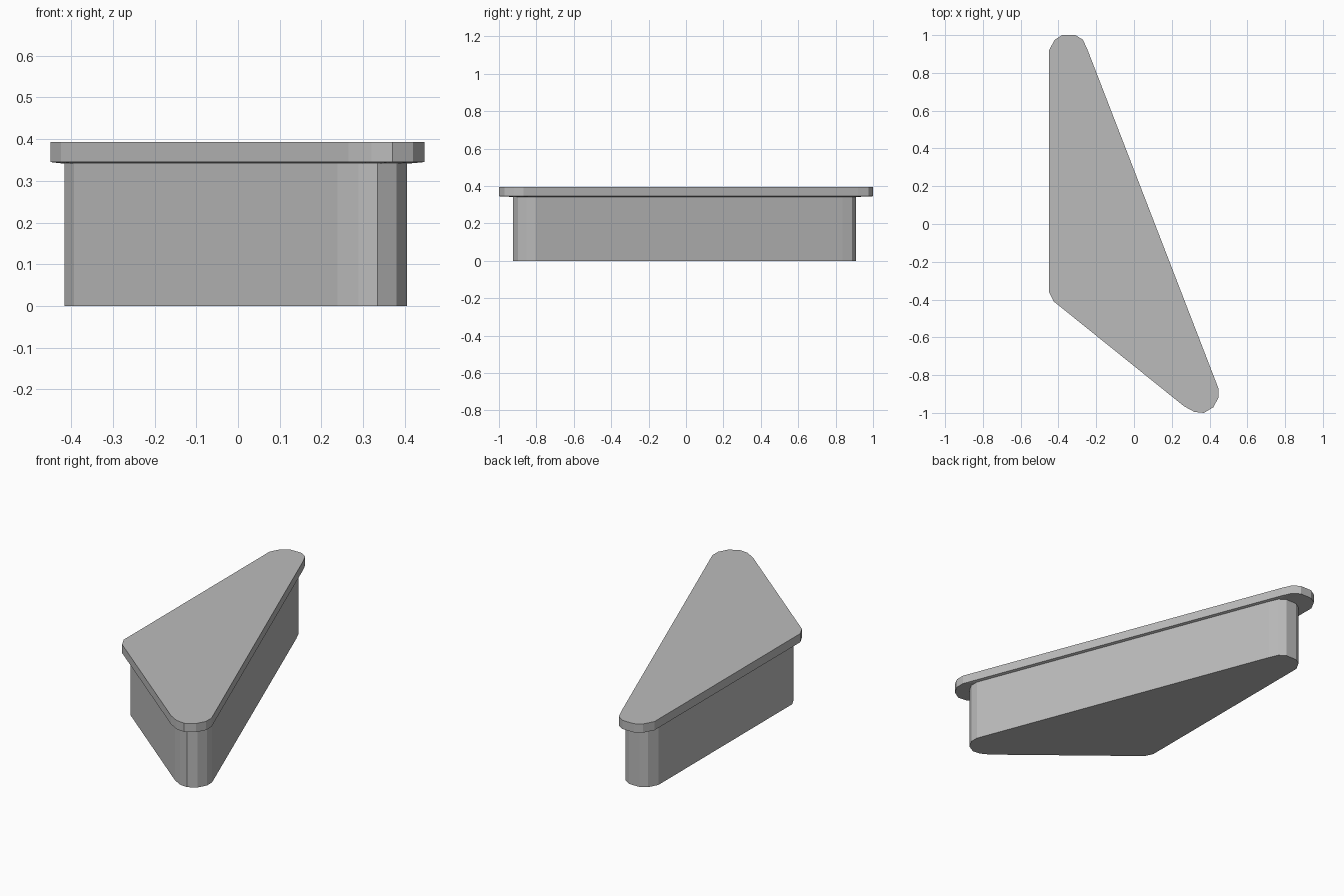
import bpy

# Remove the default object
cube = bpy.data.objects.get("Cube")
if cube:
    bpy.data.objects.remove(cube, do_unlink=True)

# Single grey material
GREY = (0.5, 0.5, 0.5, 1.0)
grey = bpy.data.materials.new("plain_grey")
grey.use_nodes = True
grey.diffuse_color = GREY
grey.node_tree.nodes["Principled BSDF"].inputs["Base Color"].default_value = GREY

# Rounded triangle outline of the lid, counter-clockwise from the front tip
LID = [(0.265, -0.965), (0.32, -0.995), (0.37, -1.0), (0.42, -0.97),
       (0.447, -0.92), (0.447, -0.87),
       (-0.245, 0.92), (-0.27, 0.975), (-0.31, 1.0), (-0.38, 1.0),
       (-0.42, 0.975), (-0.45, 0.92),
       (-0.45, -0.36), (-0.425, -0.41)]

# The body is the same outline, slightly smaller
BODY = [(x * 0.915 - 0.004, y * 0.9175 - 0.0075) for x, y in LID]


def loft(name, rings):
    """Closed solid through a stack of (outline, height) rings."""
    n = len(rings[0][0])
    verts = [(x, y, z) for outline, z in rings for x, y in outline]
    faces = [tuple(reversed(range(n)))]
    for k in range(len(rings) - 1):
        a, b = k * n, (k + 1) * n
        for i in range(n):
            j = (i + 1) % n
            faces.append((a + i, a + j, b + j, b + i))
    faces.append(tuple(range((len(rings) - 1) * n, len(rings) * n)))
    mesh = bpy.data.meshes.new(name)
    mesh.from_pydata(verts, [], faces)
    mesh.materials.append(grey)
    obj = bpy.data.objects.new(name, mesh)
    bpy.context.collection.objects.link(obj)
    return obj


# Tall body, and an overhanging lid with a slightly sloped underside
loft("body", [(BODY, 0.0), (BODY, 0.341)])
loft("lid", [(BODY, 0.341), (LID, 0.345), (LID, 0.393)])
